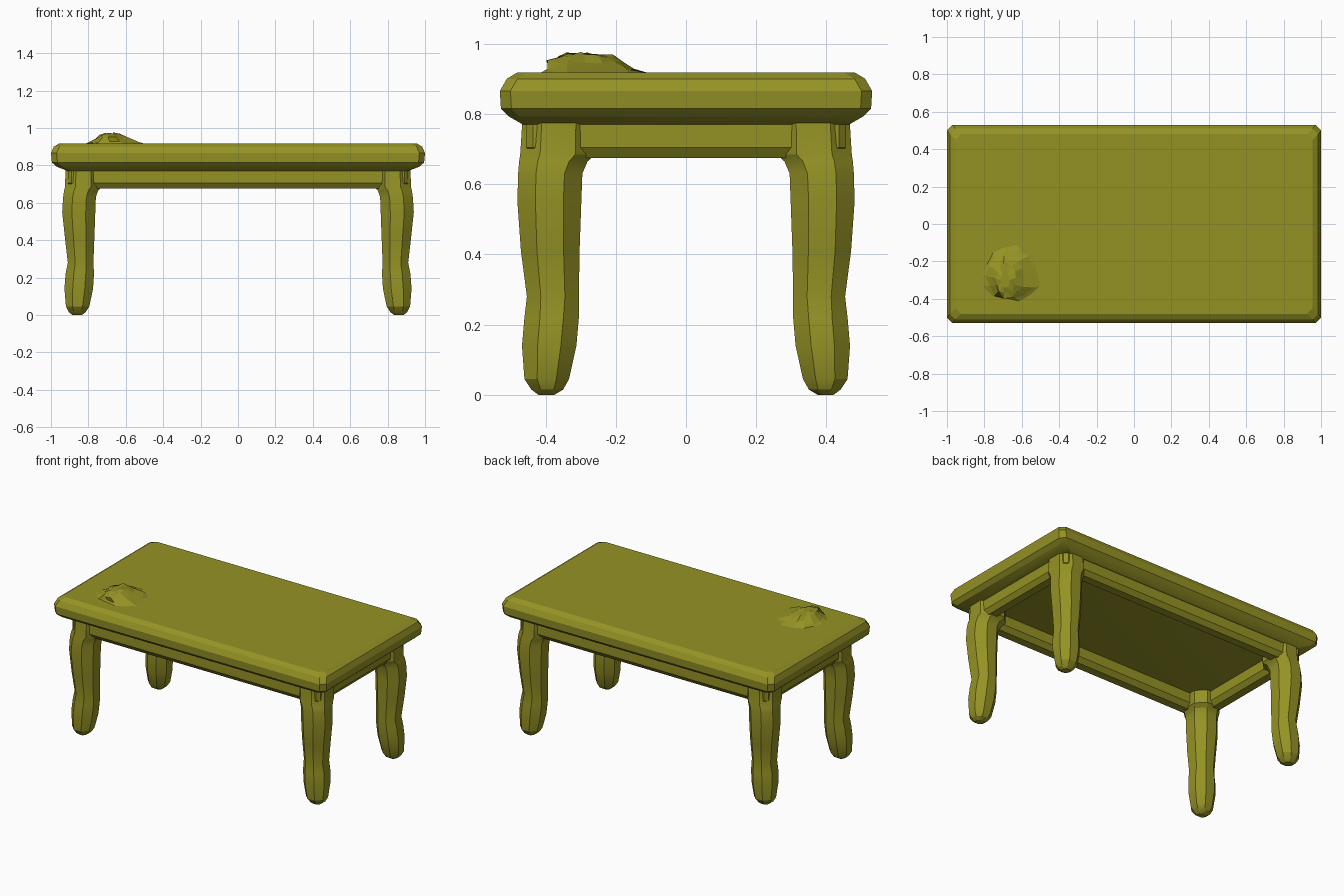
import bpy, bmesh, math, random

random.seed(4)
cube = bpy.data.objects.get("Cube")
if cube:
    bpy.data.objects.remove(cube, do_unlink=True)

olive = bpy.data.materials.new("olive")
olive.use_nodes = True
color = (0.30, 0.29, 0.018, 1)
olive.diffuse_color = color
olive.node_tree.nodes["Principled BSDF"].inputs["Base Color"].default_value = color


def loft(name, rings, closed_path=False, angle=20):
    """Skin a list of rings (each a list of points) with quads and cap the ends."""
    bm = bmesh.new()
    loops = [[bm.verts.new(p) for p in ring] for ring in rings]
    pairs = list(zip(loops, loops[1:]))
    if closed_path:
        pairs.append((loops[-1], loops[0]))
    else:
        bm.faces.new(loops[0])
        bm.faces.new(loops[-1])
    for a, b in pairs:
        for i in range(len(a)):
            j = (i + 1) % len(a)
            bm.faces.new((a[i], a[j], b[j], b[i]))
    bmesh.ops.recalc_face_normals(bm, faces=bm.faces)
    mesh = bpy.data.meshes.new(name)
    bm.to_mesh(mesh)
    bm.free()
    obj = bpy.data.objects.new(name, mesh)
    bpy.context.collection.objects.link(obj)
    mesh.materials.append(olive)
    bpy.ops.object.select_all(action="DESELECT")
    obj.select_set(True)
    bpy.context.view_layer.objects.active = obj
    bpy.ops.object.shade_smooth_by_angle(angle=math.radians(angle))
    return obj


def cut_rect(x0, x1, y0, y1, z, c):
    """Rectangle with cut corners."""
    return [(x0 + c, y0, z), (x1 - c, y0, z), (x1, y0 + c, z), (x1, y1 - c, z),
            (x1 - c, y1, z), (x0 + c, y1, z), (x0, y1 - c, z), (x0, y0 + c, z)]


# Table top: bevelled slab, as (half x, half y, z)
slab = [(0.91, 0.465, 0.77), (0.97, 0.505, 0.793), (0.995, 0.527, 0.815),
        (1.0, 0.53, 0.865), (0.985, 0.51, 0.9), (0.955, 0.48, 0.918)]
loft("table_top", [cut_rect(-x, x, -y, y, z, 0.03) for x, y, z in slab])

# Apron: one rounded frame under the top, as (inset, z)
section = [(0.0, 0.785), (0.0, 0.705), (0.022, 0.675), (0.075, 0.675),
           (0.1, 0.705), (0.1, 0.785)]
loft("apron", [cut_rect(-0.91 + d, 0.91 - d, -0.455 + d, 0.455 - d, z, 0.02)
               for d, z in section], closed_path=True)

# Legs: outer and inner x, outer and inner y, height
leg_rings = [
    (0.885, 0.835, 0.42, 0.375, 0.0), (0.905, 0.815, 0.44, 0.35, 0.015),
    (0.92, 0.795, 0.46, 0.333, 0.045), (0.928, 0.775, 0.467, 0.312, 0.14),
    (0.922, 0.77, 0.46, 0.305, 0.22), (0.91, 0.773, 0.453, 0.305, 0.28),
    (0.925, 0.768, 0.47, 0.303, 0.41), (0.94, 0.763, 0.48, 0.298, 0.55),
    (0.935, 0.76, 0.478, 0.295, 0.63), (0.93, 0.748, 0.475, 0.28, 0.665),
    (0.925, 0.73, 0.472, 0.258, 0.685), (0.922, 0.73, 0.466, 0.258, 0.78)]
for sx, x_name in ((-1, "right"), (1, "left")):
    for sy, y_name in ((-1, "front"), (1, "back")):
        rings = []
        for xo, xi, yo, yi, z in leg_rings:
            cut = min(xo - xi, yo - yi) * 0.29
            ring = cut_rect(xi, xo, yi, yo, z, cut)
            rings.append([(sx * x, sy * y, h) for x, y, h in ring])
        loft(f"{y_name}_{x_name}_leg", rings, angle=25)

# Rough lump on the top: uneven rings, as (half x, half y, centre x, centre y, z)
lump = [(0.18, 0.155, -0.65, -0.262, 0.912), (0.135, 0.128, -0.66, -0.28, 0.928),
        (0.088, 0.11, -0.675, -0.285, 0.948), (0.055, 0.088, -0.685, -0.29, 0.965),
        (0.025, 0.045, -0.69, -0.3, 0.971)]
rings = []
for rx, ry, cx, cy, z in lump:
    ring = []
    for i in range(14):
        a = math.tau * i / 14
        k = random.uniform(0.86, 1.08)
        ring.append((cx + rx * k * math.cos(a), cy + ry * k * math.sin(a),
                     z + random.uniform(-0.006, 0.005)))
    rings.append(ring)
loft("surface_lump", rings, angle=5)
